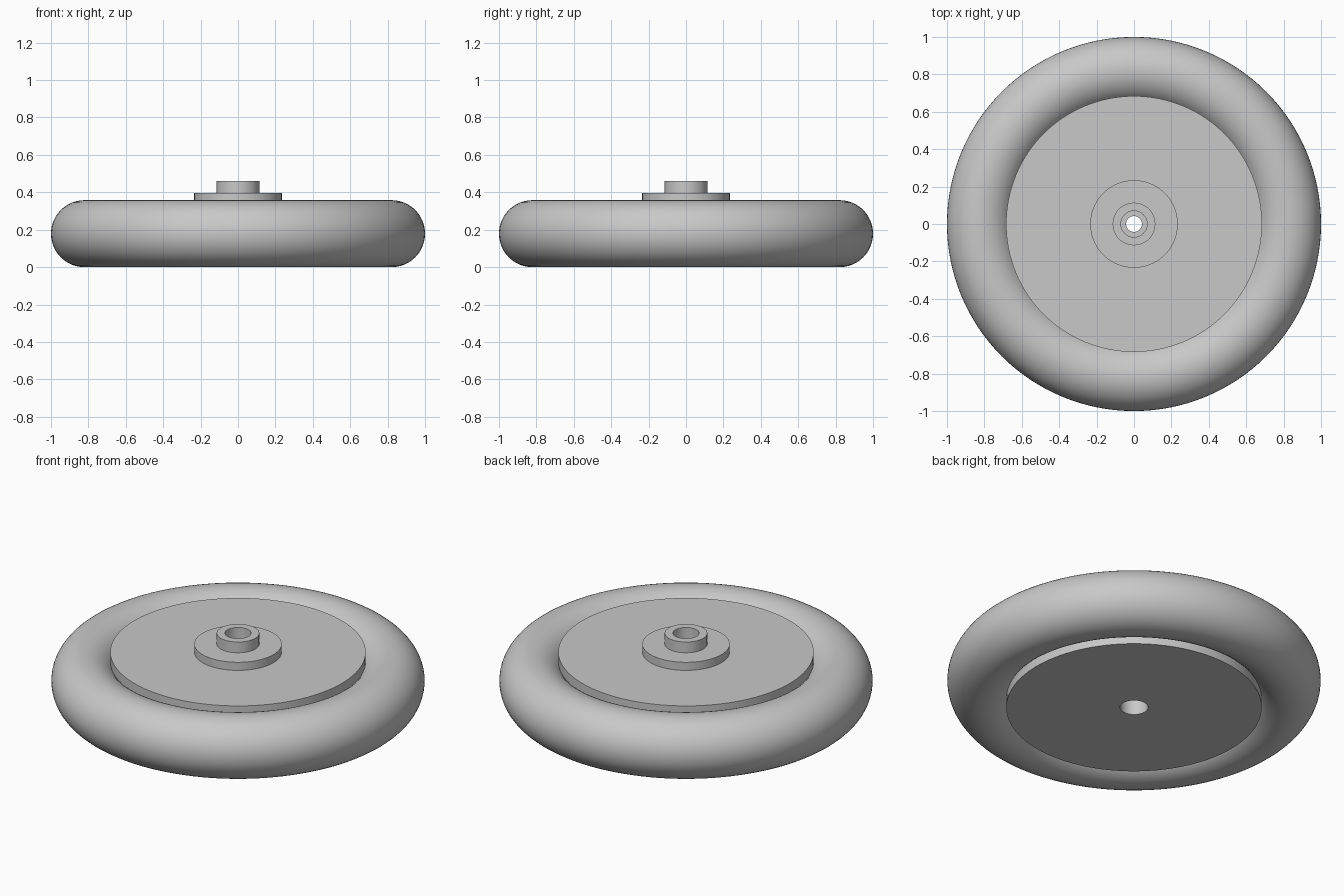
import bpy, bmesh, math

cube = bpy.data.objects.get("Cube")
if cube:
    bpy.data.objects.remove(cube, do_unlink=True)

# Single grey finish
grey = bpy.data.materials.new("matte grey")
grey.use_nodes = True
colour = (0.58, 0.58, 0.58, 1)
grey.diffuse_color = colour
grey.node_tree.nodes["Principled BSDF"].inputs["Base Color"].default_value = colour


def lathe(name, profile, segments=128, sharp_angle=30):
    """Revolve a closed (radius, height) outline around the z axis."""
    bm = bmesh.new()
    rings = []
    for s in range(segments):
        a = 2 * math.pi * s / segments
        rings.append([bm.verts.new((r * math.cos(a), r * math.sin(a), z)) for r, z in profile])
    n = len(profile)
    for s in range(segments):
        here, there = rings[s], rings[(s + 1) % segments]
        for i in range(n):
            j = (i + 1) % n
            bm.faces.new((here[i], there[i], there[j], here[j]))
    bmesh.ops.recalc_face_normals(bm, faces=bm.faces)
    mesh = bpy.data.meshes.new(name)
    bm.to_mesh(mesh)
    bm.free()
    mesh.materials.append(grey)
    obj = bpy.data.objects.new(name, mesh)
    bpy.context.collection.objects.link(obj)
    bpy.ops.object.select_all(action="DESELECT")
    obj.select_set(True)
    bpy.context.view_layer.objects.active = obj
    bpy.ops.object.shade_smooth_by_angle(angle=math.radians(sharp_angle))
    return obj


# Round tyre
tube, steps = 0.179, 48
angles = [2 * math.pi * i / steps for i in range(steps)]
lathe("tyre", [(1 - tube + tube * math.cos(a), tube + tube * math.sin(a)) for a in angles])

# Hub: wide disc, stepped flange and boss, with a bore counterbored at both ends
bottom, disc_top, flange_top, boss_top = 0.011, 0.349, 0.397, 0.461
lathe("hub", [
    (0.075, bottom), (0.684, bottom), (0.684, disc_top),
    (0.234, disc_top), (0.234, flange_top),
    (0.114, flange_top), (0.114, boss_top),
    (0.07, boss_top), (0.07, 0.3),
    (0.042, 0.3), (0.042, 0.16), (0.075, 0.16),
])
